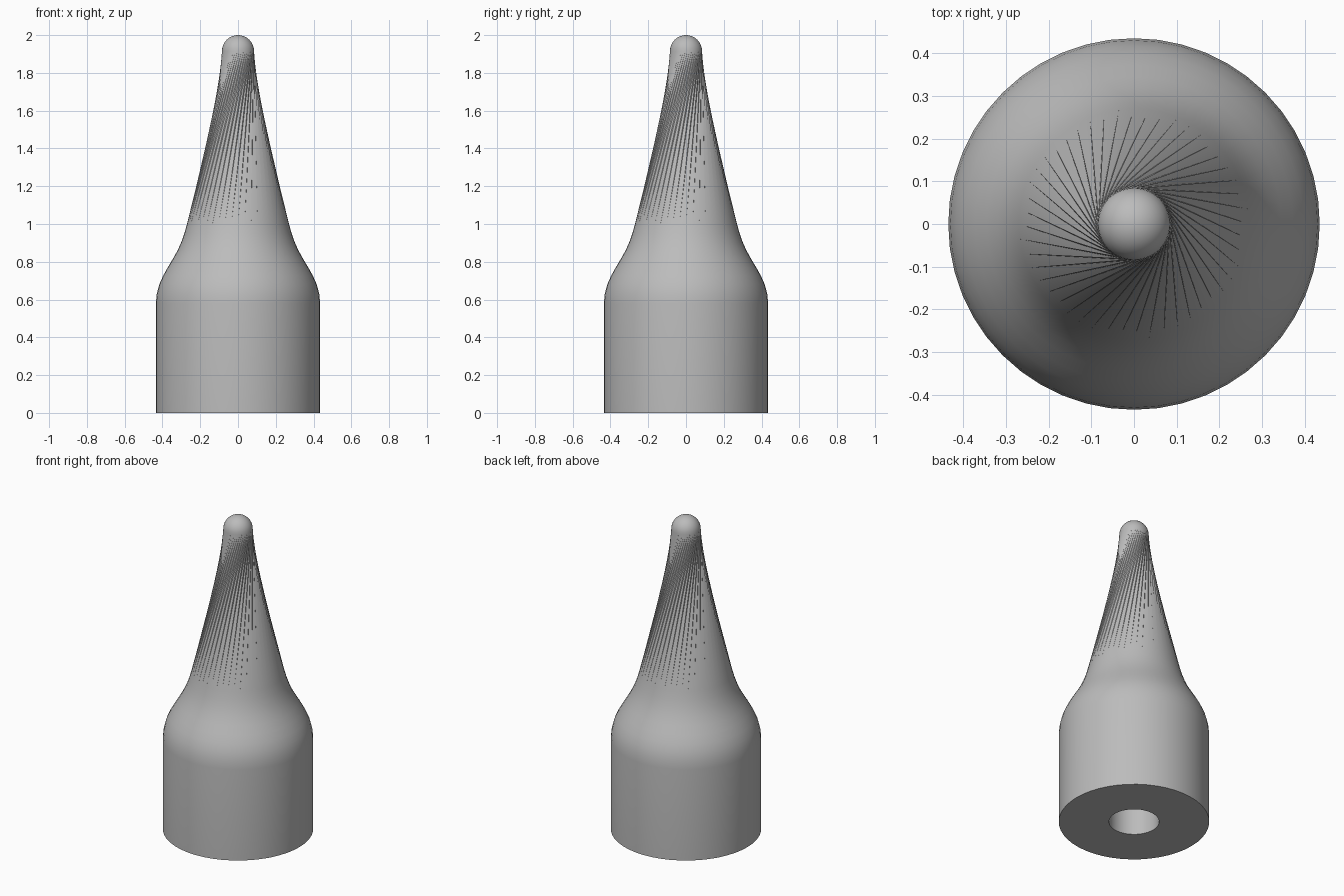
import bpy
import bmesh
from math import sin, cos, pi, radians

cube = bpy.data.objects.get("Cube")
if cube:
    bpy.data.objects.remove(cube, do_unlink=True)

SIDES = 48
TWIST = radians(58)

grey = bpy.data.materials.new("plain grey")
grey.use_nodes = True
colour = (0.5, 0.5, 0.5, 1)
grey.diffuse_color = colour
grey.node_tree.nodes["Principled BSDF"].inputs["Base Color"].default_value = colour

# Each ring is radius, height, rotation: bore, base, shoulder
rings = [(0.145, 0.9, 0), (0.145, 0, 0), (0.435, 0, 0), (0.435, 0.58, 0)]
shoulder = [(0.43, 0.63), (0.417, 0.68), (0.397, 0.725), (0.372, 0.77), (0.345, 0.815),
            (0.32, 0.86), (0.3, 0.905), (0.284, 0.95), (0.27, 1.0)]
rings += [(r, z, 0) for r, z in shoulder]

# Rounded tip, turned against the shoulder so one long twisted span makes the cone
TIP_R, TIP_Z = 0.085, 1.915
for i in range(8):
    a = i * pi / 16
    rings.append((TIP_R * cos(a), TIP_Z + TIP_R * sin(a), TWIST))

bm = bmesh.new()
loops = []
for r, z, turn in rings:
    loops.append([bm.verts.new((r * cos(turn + 2 * pi * k / SIDES),
                                r * sin(turn + 2 * pi * k / SIDES), z))
                  for k in range(SIDES)])

for low, high in zip(loops, loops[1:]):
    for k in range(SIDES):
        n = (k + 1) % SIDES
        bm.faces.new((low[k], low[n], high[n]))
        bm.faces.new((low[k], high[n], high[k]))

# Close the bore end and the tip
bm.faces.new(loops[0])
apex = bm.verts.new((0, 0, TIP_Z + TIP_R))
for k in range(SIDES):
    bm.faces.new((loops[-1][k], loops[-1][(k + 1) % SIDES], apex))
bmesh.ops.recalc_face_normals(bm, faces=bm.faces)

mesh = bpy.data.meshes.new("tapered_nozzle")
bm.to_mesh(mesh)
bm.free()
mesh.materials.append(grey)
nozzle = bpy.data.objects.new("tapered_nozzle", mesh)
bpy.context.collection.objects.link(nozzle)

bpy.ops.object.select_all(action="DESELECT")
nozzle.select_set(True)
bpy.context.view_layer.objects.active = nozzle
bpy.ops.object.shade_smooth_by_angle(angle=radians(30))
